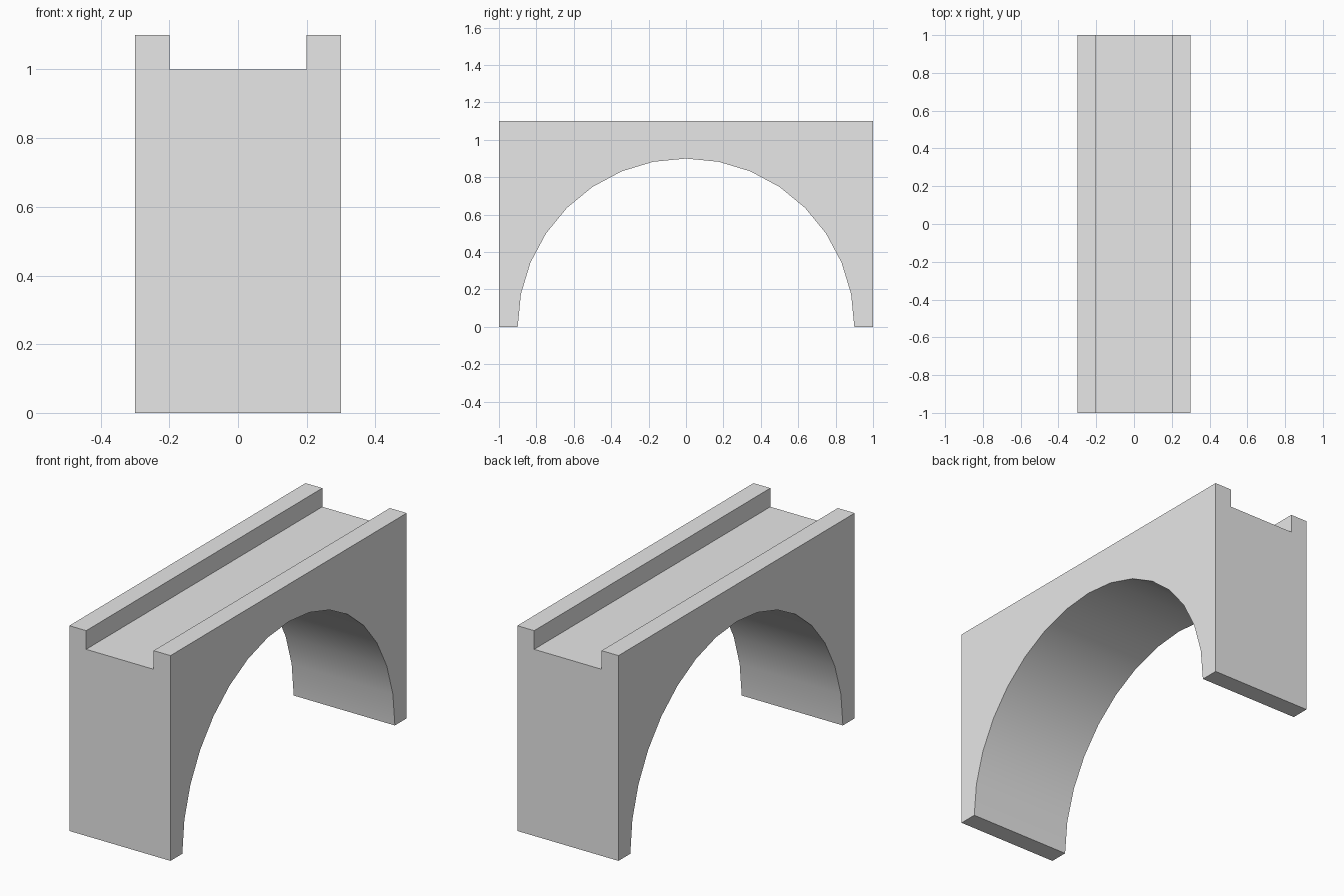
import bpy, bmesh, math

if "Cube" in bpy.data.objects:
    bpy.data.objects.remove(bpy.data.objects["Cube"])

HALF_W, HALF_L = 0.3, 1.0      # outer half width and half length
DECK, TOP = 1.0, 1.1           # road height and parapet height
CURB = 0.2                     # inner face of the parapets
RADIUS, SEGMENTS = 0.9, 16     # arch opening

stone = bpy.data.materials.new("grey_stone")
stone.diffuse_color = (0.8, 0.8, 0.8, 1.0)
stone.use_nodes = True
stone.node_tree.nodes["Principled BSDF"].inputs["Base Color"].default_value = stone.diffuse_color

bm = bmesh.new()

# End section: U-shaped outline in x-z, clockwise from bottom left
section = [(-HALF_W, 0), (-HALF_W, TOP), (-CURB, TOP), (-CURB, DECK),
           (CURB, DECK), (CURB, TOP), (HALF_W, TOP), (HALF_W, 0)]
front = [bm.verts.new((x, -HALF_L, z)) for x, z in section]
back = [bm.verts.new((x, HALF_L, z)) for x, z in section]
bm.faces.new(front)
bm.faces.new(back[::-1])

# Parapets and road deck along the length
for i in range(1, 6):
    bm.faces.new((front[i], back[i], back[i + 1], front[i + 1]))

# Arch curve on each side, running from front to back
angles = [math.pi * i / SEGMENTS for i in range(SEGMENTS + 1)]
arches = [[bm.verts.new((x, -RADIUS * math.cos(a), RADIUS * math.sin(a)))
           for a in angles] for x in (-HALF_W, HALF_W)]
left, right = arches

# Spandrel walls
for k, arch in ((0, left), (7, right)):
    upper = 1 if k == 0 else 6
    bm.faces.new([front[k]] + arch + [back[k], back[upper], front[upper]])

# Smooth underside of the arch
for i in range(SEGMENTS):
    face = bm.faces.new((left[i], left[i + 1], right[i + 1], right[i]))
    face.smooth = True

# Feet
bm.faces.new((front[0], left[0], right[0], front[7]))
bm.faces.new((back[0], left[-1], right[-1], back[7]))

bmesh.ops.recalc_face_normals(bm, faces=bm.faces[:])
for edge in bm.edges:
    edge.smooth = edge.calc_face_angle(0) < math.radians(30)

mesh = bpy.data.meshes.new("arch_bridge")
bm.to_mesh(mesh)
bm.free()
mesh.materials.append(stone)
bridge = bpy.data.objects.new("arch_bridge", mesh)
bpy.context.collection.objects.link(bridge)
